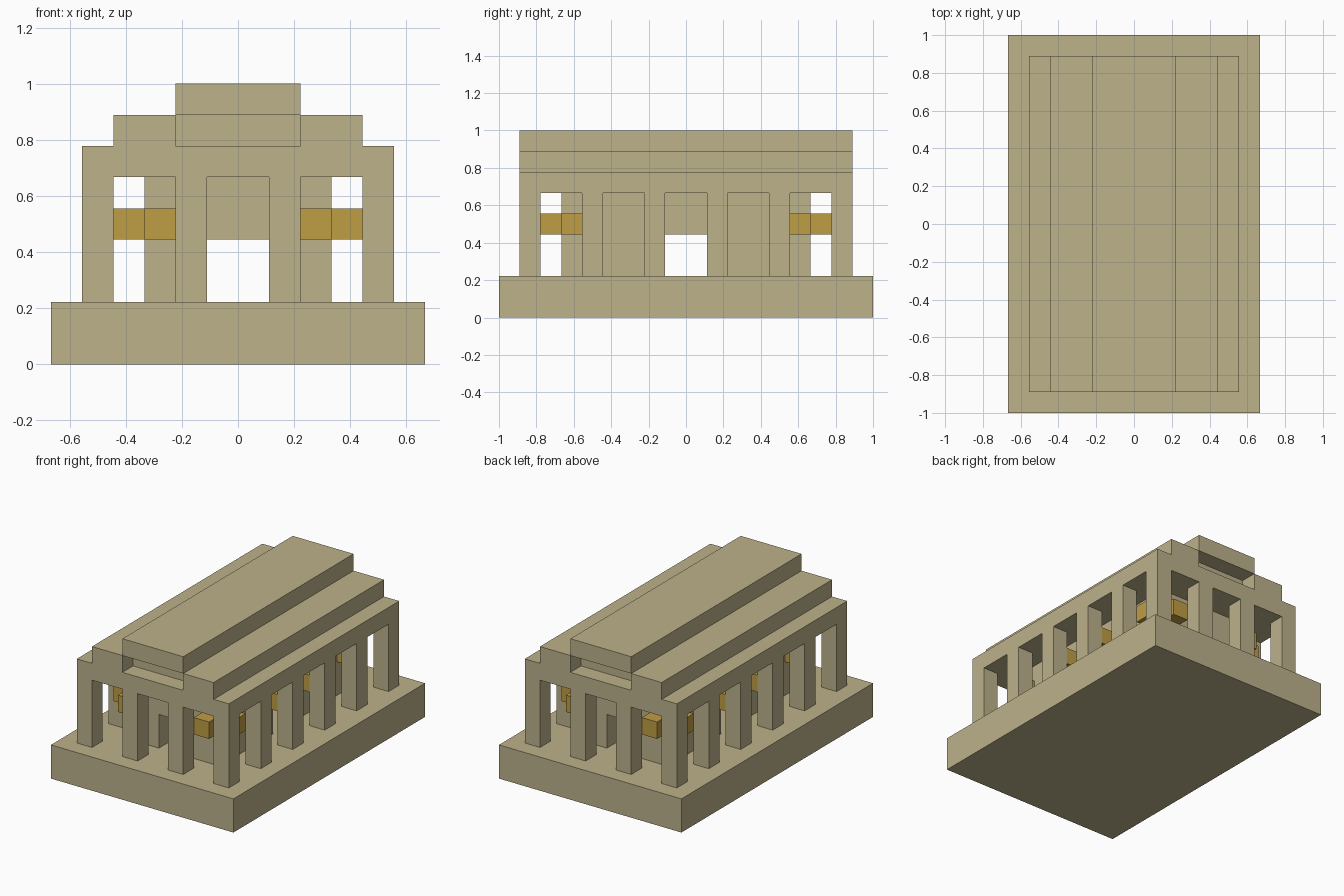
import bpy
import bmesh

U = 1 / 9  # building module

cube = bpy.data.objects.get("Cube")
if cube:
    bpy.data.objects.remove(cube, do_unlink=True)


def material(name, rgb):
    mat = bpy.data.materials.new(name)
    mat.use_nodes = True
    colour = (*rgb, 1)
    mat.diffuse_color = colour
    mat.node_tree.nodes["Principled BSDF"].inputs["Base Color"].default_value = colour
    return mat


stone = material("sandstone", (0.51, 0.445, 0.26))
gold = material("gold", (0.52, 0.337, 0.06))


def prism(name, outline, z0, z1, mat):
    """Extrude a flat outline (in modules) upward from z0 to z1."""
    bm = bmesh.new()
    base = bm.faces.new([bm.verts.new((x * U, y * U, z0 * U)) for x, y in outline])
    top = bmesh.ops.extrude_face_region(bm, geom=[base])["geom"]
    verts = [v for v in top if isinstance(v, bmesh.types.BMVert)]
    bmesh.ops.translate(bm, verts=verts, vec=(0, 0, (z1 - z0) * U))
    bmesh.ops.recalc_face_normals(bm, faces=bm.faces)
    mesh = bpy.data.meshes.new(name)
    bm.to_mesh(mesh)
    bm.free()
    mesh.materials.append(mat)
    obj = bpy.data.objects.new(name, mesh)
    bpy.context.collection.objects.link(obj)
    return obj


def box(name, x0, x1, y0, y1, z0, z1, mat=stone):
    return prism(name, [(x0, y0), (x1, y0), (x1, y1), (x0, y1)], z0, z1, mat)


# Plinth
box("plinth", -6, 6, -9, 9, 0, 2)

# Colonnade: four columns across each end, six along each side
for x in (-5, -2, 1, 4):
    for y in (-8, -5, -2, 1, 4, 7):
        if x in (-5, 4) or y in (-8, 7):
            box("column", x, x + 1, y, y + 1, 2, 6)

# Inner chamber: four L-shaped wall corners leave a doorway on every side
for sx in (-1, 1):
    for sy in (-1, 1):
        corner = [(3, 6), (1, 6), (1, 5), (2, 5), (2, 1), (3, 1)]
        prism("chamber_wall", [(sx * x, sy * y) for x, y in corner], 2, 6, stone)

# Walls above the doorways
for s in (-1, 1):
    box("end_door_lintel", -1, 1, *sorted((s * 5, s * 6)), 4, 6)
    box("side_door_lintel", *sorted((s * 2, s * 3)), -1, 1, 4, 6)

# Gold blocks projecting from the chamber walls
for sx in (-1, 1):
    for sy in (-1, 1):
        x_end = sorted((sx * 2, sx * 3))
        box("end_gold_block", *x_end, *sorted((sy * 6, sy * 7)), 4, 5, gold)
        for y in (1, 5):
            box("side_gold_block", *sorted((sx * 3, sx * 4)),
                *sorted((sy * y, sy * (y + 1))), 4, 5, gold)

# Stepped roof, the middle tier notched at both ends
box("roof_lower_tier", -5, 5, -8, 8, 6, 7)
half = [(4, -8), (4, 8), (2, 8), (2, 7)]
notched = half + [(-x, y) for x, y in reversed(half)]
notched += [(-2, -8), (-2, -7), (2, -7), (2, -8)]
prism("roof_middle_tier", notched, 7, 8, stone)
box("roof_upper_tier", -2, 2, -8, 8, 8, 9)
